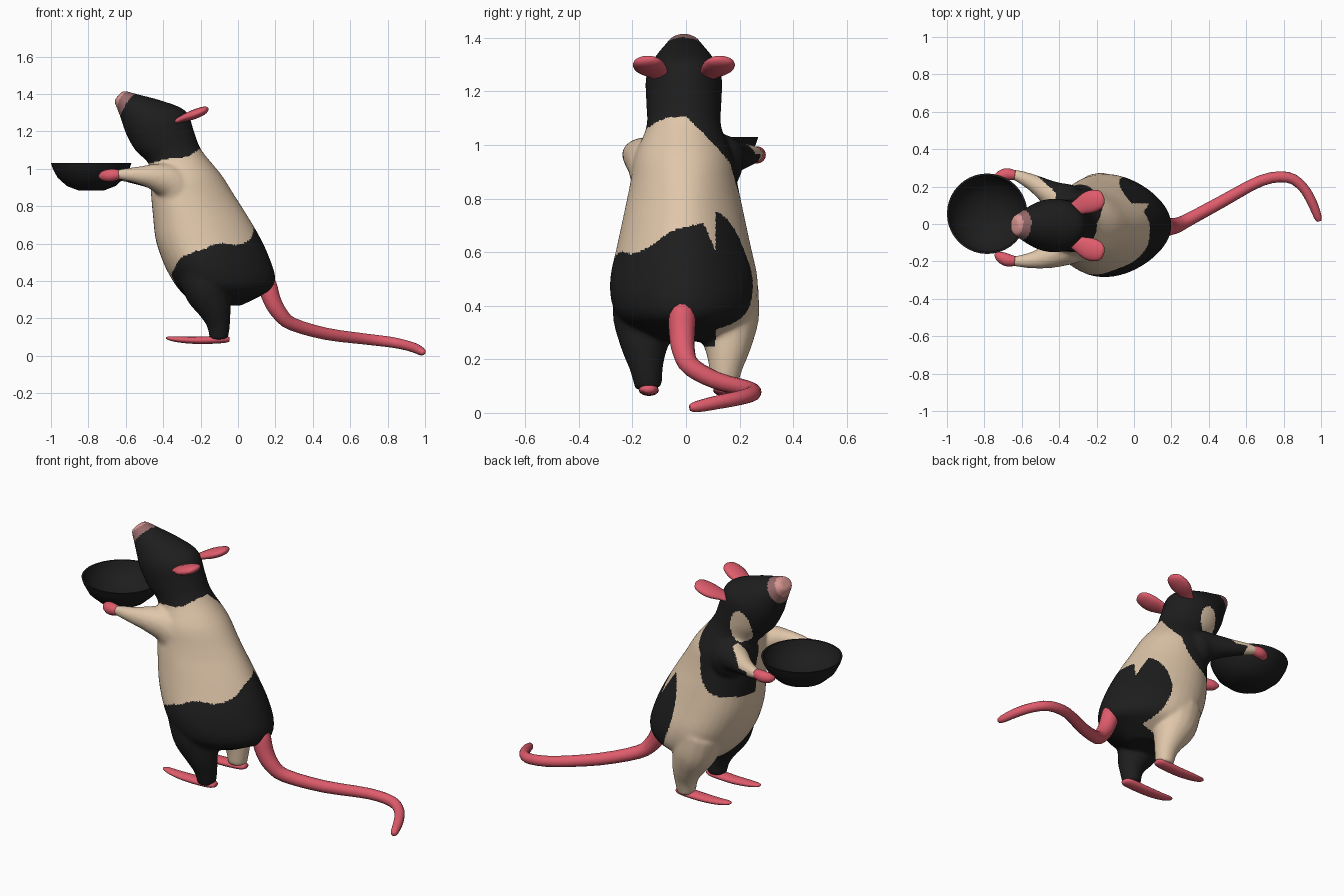
import bpy, bmesh, math
from mathutils import Vector

if "Cube" in bpy.data.objects:
    bpy.data.objects.remove(bpy.data.objects["Cube"])


def material(name, col):
    m = bpy.data.materials.new(name)
    m.diffuse_color = (*col, 1)
    m.use_nodes = True
    m.node_tree.nodes["Principled BSDF"].inputs["Base Color"].default_value = m.diffuse_color
    return m


BLACK = material("black fur", (0.0125, 0.0125, 0.0125))
BEIGE = material("beige fur", (0.74, 0.565, 0.40))
PINK = material("pink skin", (0.74, 0.107, 0.15))
NOSE = material("pale nose", (0.68, 0.30, 0.28))
MUZZLE = material("dusky muzzle", (0.31, 0.145, 0.145))


def smooth_rows(rows, steps):
    """Catmull-Rom interpolation between rows of numbers."""
    out = []
    for i in range(len(rows) - 1):
        a, b, c, d = rows[max(i - 1, 0)], rows[i], rows[i + 1], rows[min(i + 2, len(rows) - 1)]
        for s in range(steps):
            t = s / steps
            out.append([0.5 * (2 * q + (r - p) * t + (2 * p - 5 * q + 4 * r - w) * t * t
                               + (3 * q - p - 3 * r + w) * t ** 3)
                        for p, q, r, w in zip(a, b, c, d)])
    return out + [list(rows[-1])]


def loft(bm, rings, n):
    """Closed skin over rings given as (centre, half axis u, half axis v, egg shape)."""
    loops = []
    for c, u, v, egg in rings:
        ring = []
        for k in range(n):
            co, si = math.cos(k * math.tau / n), math.sin(k * math.tau / n)
            ring.append(bm.verts.new(c + u * co + v * si * (1 - egg * co)))
        loops.append(ring)
    faces = [bm.faces.new(loops[0][::-1]), bm.faces.new(loops[-1])]
    for a, b in zip(loops, loops[1:]):
        for k in range(n):
            faces.append(bm.faces.new((a[k], a[(k + 1) % n], b[(k + 1) % n], b[k])))
    bmesh.ops.recalc_face_normals(bm, faces=faces)


def limb(bm, path, steps=4, n=16, flat=1.0):
    """Tapered tube along (x, y, z, radius) points."""
    rows = smooth_rows(path, steps)
    pts = [Vector(r[:3]) for r in rows]
    rings = []
    for i, r in enumerate(rows):
        t = (pts[min(i + 1, len(pts) - 1)] - pts[max(i - 1, 0)]).normalized()
        y = Vector((0, 1, 0))
        u = (y - t * y.dot(t)).normalized()
        rings.append((pts[i], u * r[3], t.cross(u) * r[3] * flat, 0))
    loft(bm, rings, n)


def finish(bm, name, mats):
    me = bpy.data.meshes.new(name)
    bm.to_mesh(me)
    bm.free()
    for m in mats:
        me.materials.append(m)
    for p in me.polygons:
        p.use_smooth = True
    ob = bpy.data.objects.new(name, me)
    bpy.context.collection.objects.link(ob)
    return ob


# Head and torso: front x, z / back x, z / half width, from rump to nose
SPINE = [(-.20, .265, .02, .27, .09), (-.26, .30, .12, .32, .18), (-.32, .36, .185, .355, .245),
         (-.36, .42, .20, .42, .272), (-.40, .50, .17, .52, .275), (-.44, .62, .12, .63, .25),
         (-.455, .75, .05, .75, .223), (-.465, .86, -.02, .86, .20), (-.47, .95, -.09, .97, .183),
         (-.48, 1.03, -.195, 1.10, .14), (-.55, 1.10, -.235, 1.20, .14),
         (-.60, 1.19, -.28, 1.31, .142), (-.62, 1.25, -.41, 1.365, .115),
         (-.642, 1.31, -.53, 1.397, .08), (-.66, 1.352, -.60, 1.416, .056), (-.664, 1.365, -.62, 1.414, .042)]
body = bmesh.new()
rings = []
for fx, fz, bx, bz, w in smooth_rows(SPINE, 4):
    c, u = Vector(((fx + bx) / 2, -.008, (fz + bz) / 2)), Vector(((bx - fx) / 2, 0, (bz - fz) / 2))
    egg = .22 * min(1, max(0, (1.1 - bz) / .3))
    rings.append((c, u, Vector((0, w / (1 + egg * egg / 2), 0)), egg))
loft(body, rings, 40)

# Arms and legs, fused with the torso
limb(body, [(-.30, -.085, .82, .10), (-.35, -.115, .92, .105), (-.44, -.163, .955, .075),
            (-.52, -.19, .965, .05), (-.62, -.199, .97, .031), (-.68, -.19, .965, .02)])
limb(body, [(-.32, .09, .85, .09), (-.37, .12, .94, .10), (-.44, .16, .957, .073),
            (-.53, .215, .96, .048), (-.62, .257, .965, .032), (-.68, .267, .965, .02)])
for s in (-1, 1):
    limb(body, [(-.20, s * .14, .47, .13), (-.165, s * .152, .35, .122), (-.125, s * .155, .25, .09),
                (-.105, s * .148, .17, .064), (-.102, s * .14, .09, .05)])
raw = finish(body, "body_raw", [])
mod = raw.modifiers.new("fuse", 'REMESH')
mod.mode = 'VOXEL'
mod.voxel_size = 0.009
mod = raw.modifiers.new("soften", 'SMOOTH')
mod.factor = 0.5
mod.iterations = 14
dg = bpy.context.evaluated_depsgraph_get()
mesh = bpy.data.meshes.new_from_object(raw.evaluated_get(dg))
bpy.data.objects.remove(raw)


# Fur pattern: 0 black, 1 beige, 2 pale nose, 3 dusky muzzle
def fur(p):
    x, y, z = p
    wave = .012 * math.sin(24 * x + 9 * y) + .008 * math.sin(31 * z + 17 * y)
    d = (p - Vector((-.655, 0, 1.385))).length
    if d < .068:
        return 2
    if d < .108:
        return 3
    # cheek patch, forearms, hood
    if y > .04 and ((x + .435) / .06) ** 2 + ((z - 1.13) / .095) ** 2 < 1:
        return 1
    if y < -.12 and x < -.44 and z < 1.04:
        return 1
    if y > .12 and z < 1.05 and (x < -.585 or (x < -.42 and z > .965 and y < .17 - .9 * (x + .42))):
        return 1
    if z > 1.025 + .25 * (x + .48) - max(0, y) + wave * .6:
        return 0
    # shoulder patch on one side
    if y > .0 + wave and ((x + .42) / .21) ** 2 + ((z - .93) / .215) ** 2 < 1 + 4 * wave:
        return 0
    # rump and one dark leg
    if y < -.05 and z < .3:
        return 0
    if y > .11:
        cx = .1 - .3 * (z - .49)
        return 0 if x > cx or ((x - cx) / .16) ** 2 + ((z - .49) / .265) ** 2 < 1 + 3 * wave \
            and z > .25 else 1
    top = .68 + .4 * y + wave
    if x < -.14:
        top = min(top, .62 + .55 * (x + .14) + wave)
    front = -.31 - .5 * (.52 - z) + 1.6 * max(0, y + .1) + wave
    low = .25 if y > .04 else 0
    return 0 if low < z < top and x > front else 1


def fur_trimmed(p):
    """Keep the flank patch below the back line and above the pale leg."""
    c = fur(p)
    if c == 0 and p.y > .11 and -.2 < p.x and (p.z > .755 - .8 * max(0, p.y - .14) and p.z < .9
                                             or p.z < .26 + .5 * (p.y - .14)):
        return 1
    return c


for m in (BLACK, BEIGE, NOSE, MUZZLE):
    mesh.materials.append(m)
for p in mesh.polygons:
    p.material_index = fur_trimmed(p.center)
    p.use_smooth = True
mesh.name = "body"
bpy.context.collection.objects.link(bpy.data.objects.new("body", mesh))

# Tail
bm = bmesh.new()
limb(bm, [(.145, -.012, .44, .03), (.158, -.014, .38, .05), (.183, -.015, .295, .048),
          (.225, -.008, .225, .042), (.29, .022, .17, .036), (.47, .12, .118, .033),
          (.68, .232, .09, .03), (.82, .25, .073, .029), (.90, .20, .056, .027),
          (.95, .12, .04, .026), (.982, .04, .023, .021), (.99, .015, .02, .012)], steps=3, n=14)
finish(bm, "tail", [PINK])

# Feet, ears
for s, side in ((-1, "left"), (1, "right")):
    bm = bmesh.new()
    limb(bm, [(-.045, s * .14, .088, .02), (-.08, s * .14, .088, .036), (-.20, s * .138, .083, .036),
              (-.30, s * .138, .086, .03), (-.365, s * .135, .093, .02), (-.385, s * .133, .096, .006)],
         flat=.55)
    finish(bm, side + "_foot", [PINK])
    bm = bmesh.new()
    y = -.008
    limb(bm, [(-.35, y + s * .085, 1.245, .022), (-.30, y + s * .10, 1.267, .042),
              (-.24, y + s * .125, 1.289, .06), (-.19, y + s * .138, 1.309, .053),
              (-.168, y + s * .143, 1.32, .034), (-.16, y + s * .145, 1.324, .008)], flat=.42)
    finish(bm, side + "_ear", [PINK])

# Paws
for name, path in (("left_paw", [(-.635, -.199, .97, .026), (-.68, -.192, .965, .034),
                                 (-.72, -.172, .962, .027), (-.742, -.155, .96, .008)]),
                   ("right_paw", [(-.635, .26, .967, .026), (-.68, .266, .963, .032),
                                  (-.72, .255, .96, .026), (-.742, .24, .96, .008)])):
    bm = bmesh.new()
    limb(bm, path)
    finish(bm, name, [PINK])

# Hollow bowl, turned round its own axis
PROFILE = [(0, .885), (.07, .885), (.13, .908), (.18, .953), (.205, 1.0), (.215, 1.03),
           (.205, 1.03), (.195, 1.0), (.17, .96), (.12, .918), (.06, .898), (0, .895)]
bm = bmesh.new()
vs = [bm.verts.new((-.785 + r, .055, z)) for r, z in PROFILE]
es = [bm.edges.new(e) for e in zip(vs, vs[1:])]
bmesh.ops.spin(bm, geom=vs + es, cent=(-.785, .055, 0), axis=(0, 0, 1), angle=math.tau, steps=40)
bmesh.ops.remove_doubles(bm, verts=bm.verts, dist=1e-4)
bmesh.ops.recalc_face_normals(bm, faces=bm.faces)
bowl = finish(bm, "bowl", [BLACK])
bpy.context.view_layer.objects.active = bowl
bowl.select_set(True)
bpy.ops.object.shade_smooth_by_angle(angle=math.radians(40))
